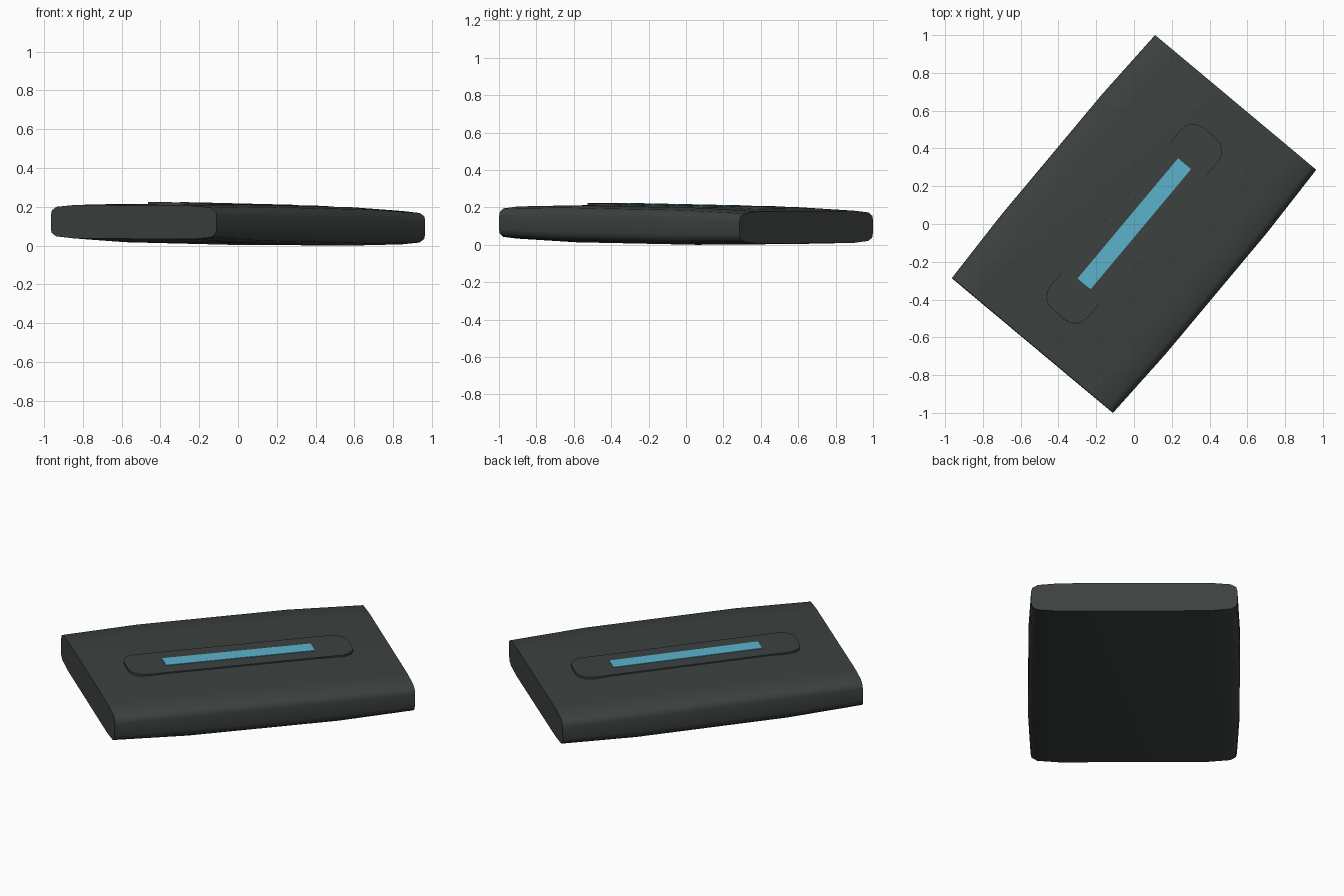
import bpy, bmesh, math
from mathutils import Euler, Matrix

if "Cube" in bpy.data.objects:
    bpy.data.objects.remove(bpy.data.objects["Cube"])

# Shared placement: turned in plan and tipped very slightly
PLACE = Matrix.Translation((0, 0, 0.108)) @ Euler((0.005, 0.016, math.radians(50.1))).to_matrix().to_4x4()


def material(name, color):
    m = bpy.data.materials.new(name)
    m.diffuse_color = (*color, 1)
    m.use_nodes = True
    m.node_tree.nodes["Principled BSDF"].inputs["Base Color"].default_value = m.diffuse_color
    return m


charcoal = material("charcoal", (0.045, 0.054, 0.052))
light_blue = material("light_blue", (0.107, 0.445, 0.604))


def finish(bm, name, mat, angle):
    bmesh.ops.recalc_face_normals(bm, faces=bm.faces)
    mesh = bpy.data.meshes.new(name)
    bm.to_mesh(mesh)
    bm.free()
    mesh.materials.append(mat)
    ob = bpy.data.objects.new(name, mesh)
    bpy.context.collection.objects.link(ob)
    ob.matrix_world = PLACE
    bpy.ops.object.select_all(action='DESELECT')
    ob.select_set(True)
    bpy.context.view_layer.objects.active = ob
    bpy.ops.object.shade_smooth_by_angle(angle=math.radians(angle))
    return ob


# Case: rounded cross-section lofted along its length, bulging in the middle
quarter = [(0.556, 0.035), (0.55, 0.058), (0.52, 0.076), (0.40, 0.086)]
half = quarter + [(-y, z) for y, z in reversed(quarter)]
ring = half + [(-y, -z) for y, z in half]
sections = [(-0.838, 1, 1), (-0.419, 1.025, 1.15), (0.419, 1.025, 1.15), (0.838, 1, 1)]
bm = bmesh.new()
loops = [[bm.verts.new((x, y * sy, z * sz)) for y, z in ring] for x, sy, sz in sections]
n = len(ring)
for a, b in zip(loops, loops[1:]):
    for i in range(n):
        j = (i + 1) % n
        bm.faces.new((a[i], a[j], b[j], b[i]))
bm.faces.new(loops[0])
bm.faces.new(loops[-1])
finish(bm, "case", charcoal, 50)


def plate(name, hx, hy, z0, z1, radius, mat):
    """Flat plate with rounded corners (radius 0 gives square ones)."""
    pts = []
    steps = 4 if radius else 0
    for k, (sx, sy) in enumerate([(1, 1), (-1, 1), (-1, -1), (1, -1)]):
        for s in range(steps + 1):
            t = math.radians(90 * (k + (s / steps if steps else 0)))
            pts.append((sx * (hx - radius) + radius * math.cos(t),
                        sy * (hy - radius) + radius * math.sin(t)))
    bm = bmesh.new()
    face = bm.faces.new([bm.verts.new((x, y, z0)) for x, y in pts])
    ext = bmesh.ops.extrude_face_region(bm, geom=[face])
    verts = [v for v in ext["geom"] if isinstance(v, bmesh.types.BMVert)]
    bmesh.ops.translate(bm, verts=verts, vec=(0, 0, z1 - z0))
    return finish(bm, name, mat, 35)


# Raised rounded panel and the blue strip on it
plate("top_panel", 0.625, 0.13, 0.08, 0.106, 0.085, charcoal)
plate("light_strip", 0.415, 0.045, 0.104, 0.109, 0, light_blue)
